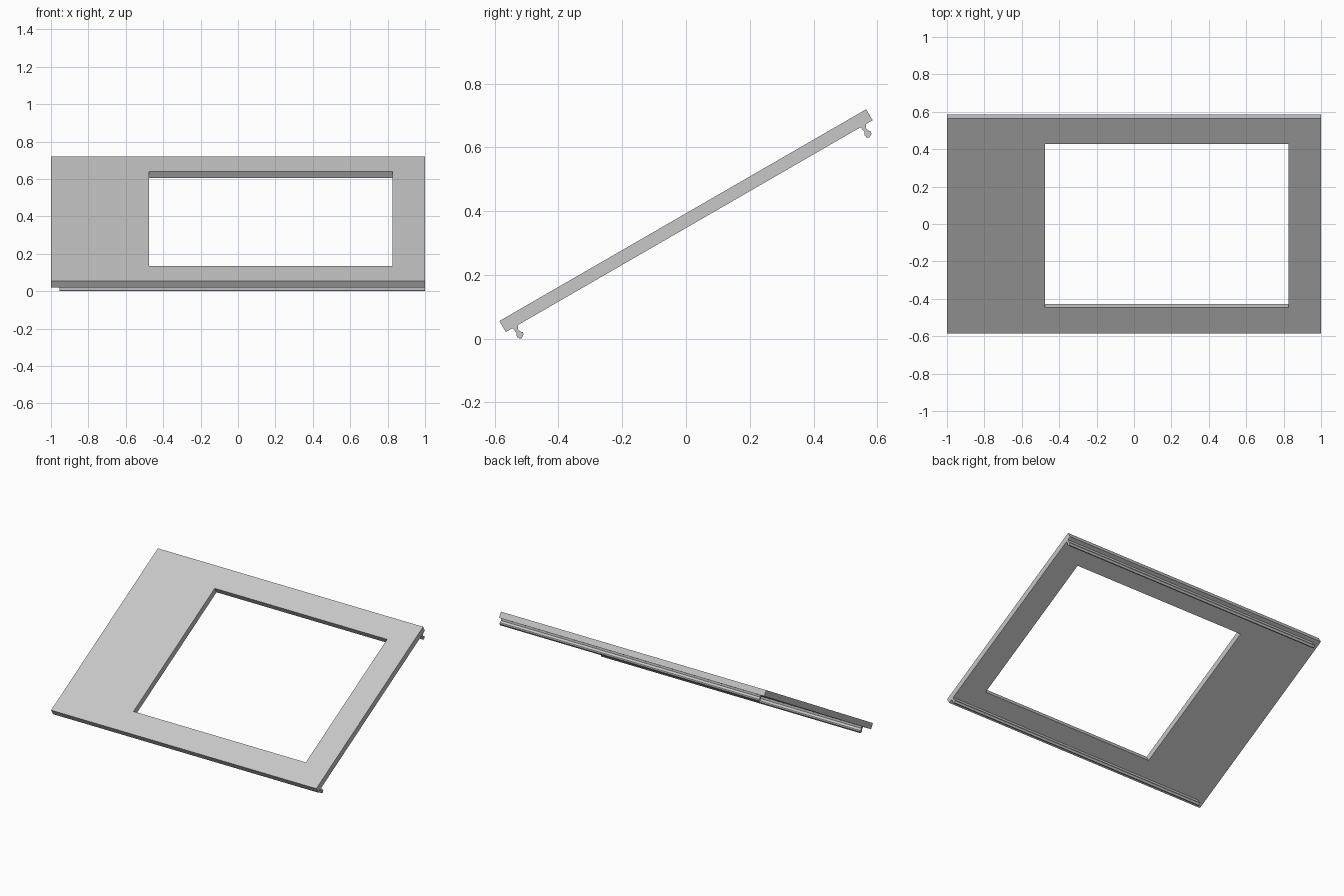
import bpy, bmesh
from math import radians
from mathutils import Matrix

cube = bpy.data.objects.get("Cube")
if cube:
    bpy.data.objects.remove(cube, do_unlink=True)

grey = bpy.data.materials.new("light grey")
grey.use_nodes = True
colour = (0.57, 0.57, 0.57, 1)
grey.diffuse_color = colour
grey.node_tree.nodes["Principled BSDF"].inputs["Base Color"].default_value = colour

# Everything is modelled flat, then tilted onto the slope
TILT = Matrix.Translation((0, 0, 0.37)) @ Matrix.Rotation(radians(30), 4, 'X')
LENGTH, THICK = 1.328, 0.04


def finish(name, bm):
    bmesh.ops.recalc_face_normals(bm, faces=bm.faces)
    mesh = bpy.data.meshes.new(name)
    bm.to_mesh(mesh)
    bm.free()
    mesh.materials.append(grey)
    obj = bpy.data.objects.new(name, mesh)
    obj.matrix_world = TILT
    bpy.context.collection.objects.link(obj)
    return obj


def extrude(bm, faces, offset):
    result = bmesh.ops.extrude_face_region(bm, geom=faces)
    verts = [g for g in result["geom"] if isinstance(g, bmesh.types.BMVert)]
    bmesh.ops.translate(bm, verts=verts, vec=offset)


# Sloping panel with an off-centre rectangular opening
bm = bmesh.new()


def rectangle(x0, x1, half):
    corners = ((x0, -half), (x1, -half), (x1, half), (x0, half))
    return [bm.verts.new((x, y, -THICK / 2)) for x, y in corners]


outer = rectangle(-1, 1, LENGTH / 2)
inner = rectangle(-0.475, 0.825, 0.505)
ring = []
for i in range(4):
    j = (i + 1) % 4
    ring.append(bm.faces.new((outer[i], outer[j], inner[j], inner[i])))
extrude(bm, ring, (0, 0, THICK))
finish("panel", bm)

# Hooked clip rails under the lower and upper edges
HOOK = [(0, 0.001), (0.004, -0.018), (-0.001, -0.029), (0, -0.036), (0.008, -0.042),
        (0.02, -0.035), (0.022, -0.027), (0.016, -0.021), (0.014, -0.012), (0.02, 0.001)]
for name, start in (("front_clip_rail", -0.64), ("back_clip_rail", 0.62)):
    bm = bmesh.new()
    profile = bm.faces.new([bm.verts.new((-0.955, start + y, z - THICK / 2)) for y, z in HOOK])
    extrude(bm, [profile], (1.955, 0, 0))
    finish(name, bm)
